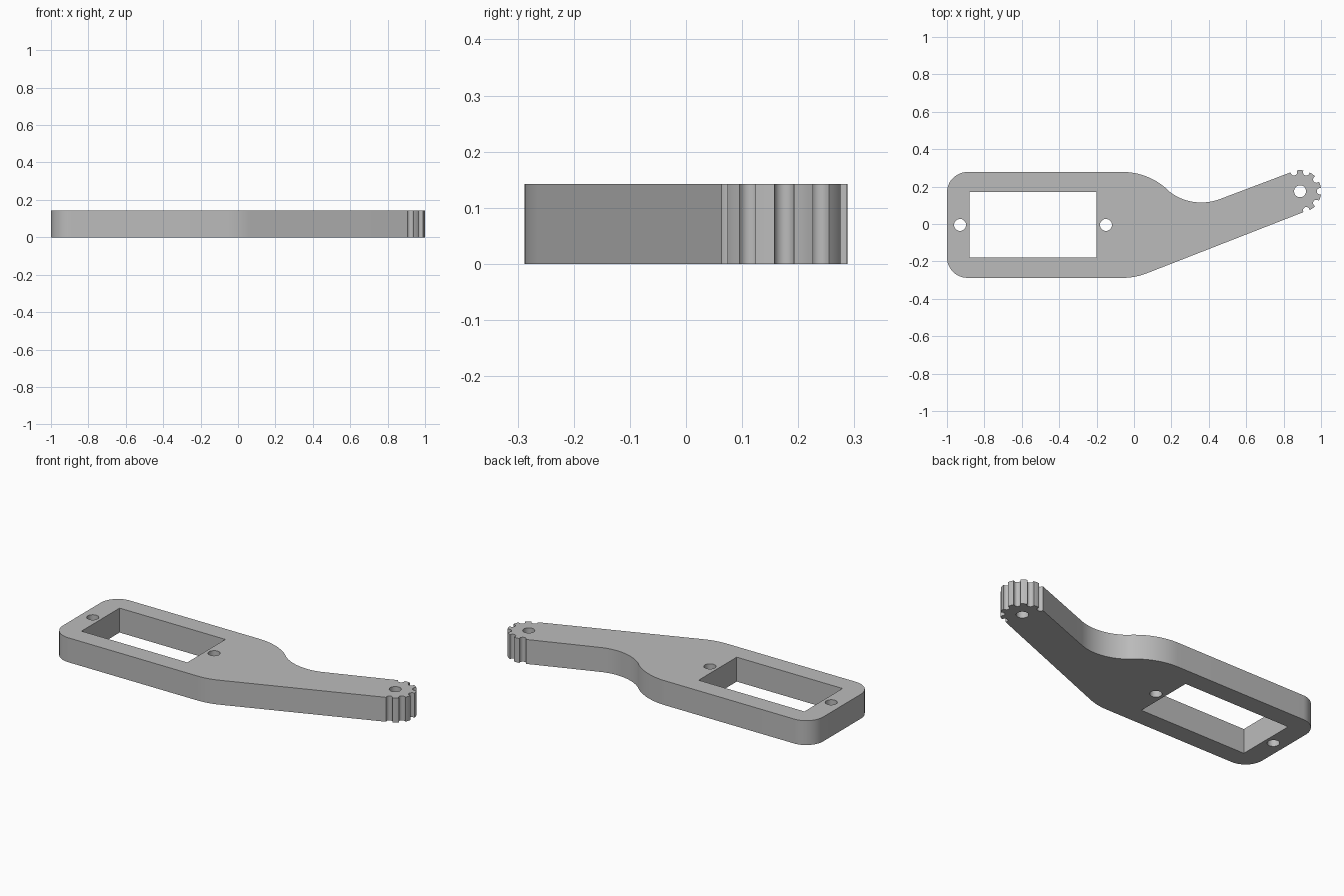
import bpy, bmesh
from math import radians, cos, sin

cube = bpy.data.objects.get("Cube")
if cube:
    bpy.data.objects.remove(cube, do_unlink=True)

THICK = 0.142
MID_Y = -0.005          # centre line of the frame
HALF_W = 0.283
CORNER = 0.11
BEND = 0.35             # radius where the frame turns into the arm
NECK = 0.28             # radius of the concave neck
GEAR = (0.888, 0.175)
GEAR_R = 0.113
NOTCH_R = 0.0175
HOLE_R = 0.032


def arc(center, r, a0, a1, n=12):
    angles = [radians(a0 + (a1 - a0) * i / n) for i in range(n + 1)]
    return [(center[0] + r * cos(a), center[1] + r * sin(a)) for a in angles]


def circle(x, y, r=HOLE_R):
    return arc((x, y), r, 0, 360, 32)[:-1]


def outline():
    top, bottom = MID_Y + HALF_W, MID_Y - HALF_W
    # rounded front end and lower bend
    pts = arc((CORNER - 1, bottom + CORNER), CORNER, 180, 270)
    pts += arc((-0.06, bottom + BEND), BEND, 270, 291.1)
    # gear teeth separated by round-bottomed notches
    for a in range(-72, 109, 36):
        tip = arc(GEAR, GEAR_R, a - 27, a - 9, 4)
        pts += tip[-1:] if a == -72 else tip
        seat = arc(GEAR, 0.107, a, a, 1)[0]
        pts += arc(seat, NOTCH_R, a - 90, a - 270, 10)
    pts += arc(GEAR, GEAR_R, 117, 117, 1)[:1]
    # concave neck, upper bend and last corner
    pts += arc((0.36, 0.115 + NECK), NECK, 290, 228.3, 20)[:-1]
    pts += arc((-0.06, top - BEND), BEND, 48.3, 90, 16)
    pts += arc((CORNER - 1, top - CORNER), CORNER, 90, 180)
    return pts


def add_loop(bm, pts):
    verts = [bm.verts.new((x, y, 0)) for x, y in pts]
    for i, v in enumerate(verts):
        bm.edges.new((v, verts[(i + 1) % len(verts)]))


# profile with the window and the three round holes
window = [(x, MID_Y + s * 0.175) for x, s in
          ((-0.88, -1), (-0.2, -1), (-0.2, 1), (-0.88, 1))]
bm = bmesh.new()
for loop in (outline(), window, circle(-0.93, MID_Y),
             circle(-0.15, MID_Y), circle(*GEAR)):
    add_loop(bm, loop)
bmesh.ops.triangle_fill(bm, edges=bm.edges[:], use_beauty=True, normal=(0, 0, 1))

# thicken into a plate
res = bmesh.ops.extrude_face_region(bm, geom=bm.faces[:], use_keep_orig=True)
raised = [g for g in res["geom"] if isinstance(g, bmesh.types.BMVert)]
bmesh.ops.translate(bm, verts=raised, vec=(0, 0, THICK))
bmesh.ops.recalc_face_normals(bm, faces=bm.faces[:])

mesh = bpy.data.meshes.new("geared_arm")
bm.to_mesh(mesh)
bm.free()
arm = bpy.data.objects.new("geared_arm", mesh)
bpy.context.collection.objects.link(arm)

# plain grey material
grey = bpy.data.materials.new("plain_grey")
grey.use_nodes = True
color = (0.5, 0.5, 0.5, 1)
grey.diffuse_color = color
grey.node_tree.nodes["Principled BSDF"].inputs["Base Color"].default_value = color
mesh.materials.append(grey)

bpy.ops.object.select_all(action='DESELECT')
arm.select_set(True)
bpy.context.view_layer.objects.active = arm
bpy.ops.object.shade_smooth_by_angle(angle=radians(30))
